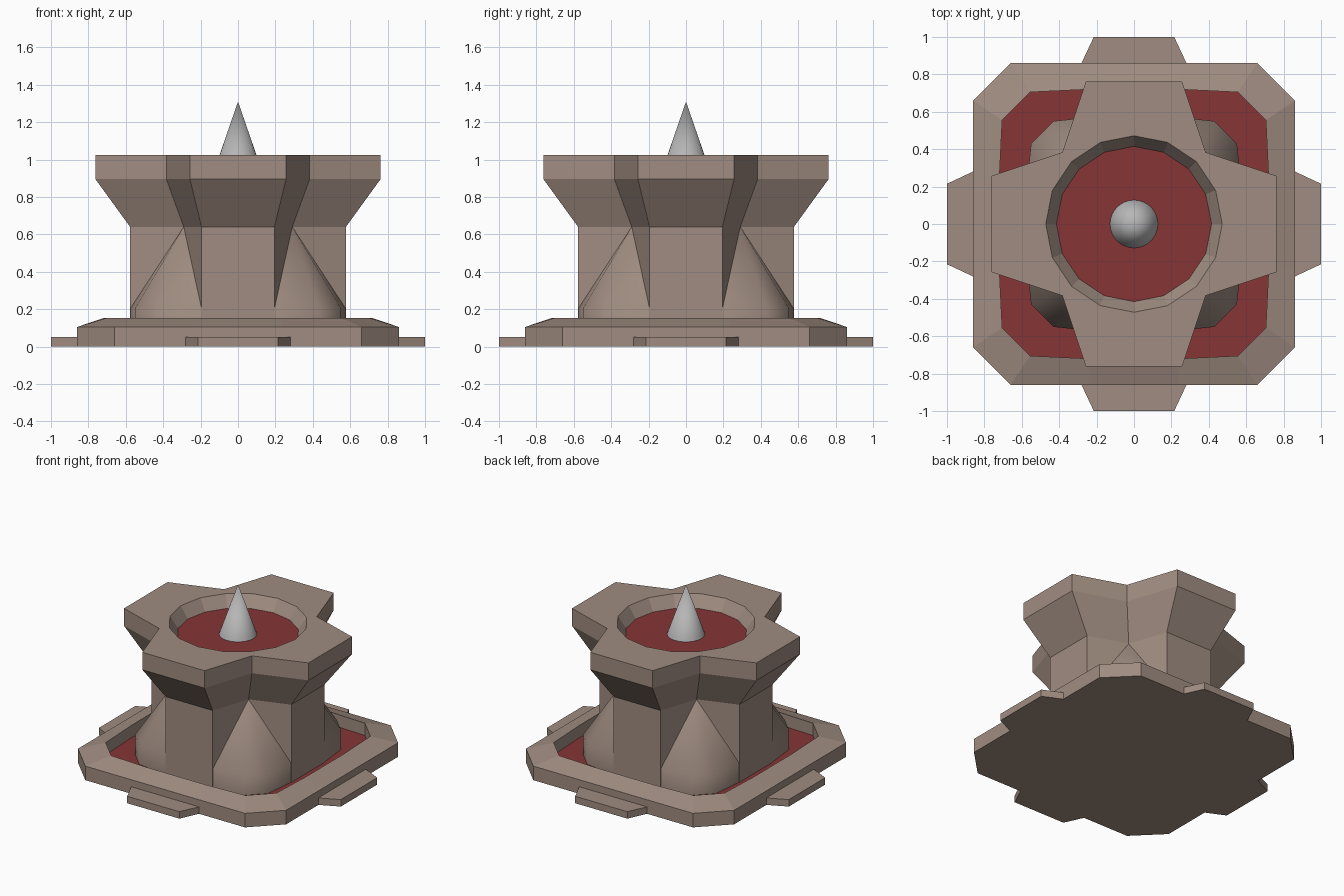
import bpy, bmesh, math

if "Cube" in bpy.data.objects:
    bpy.data.objects.remove(bpy.data.objects["Cube"])


def material(name, rgb):
    m = bpy.data.materials.new(name)
    m.use_nodes = True
    m.diffuse_color = (*rgb, 1)
    m.node_tree.nodes["Principled BSDF"].inputs["Base Color"].default_value = (*rgb, 1)
    return m


STONE = material("brown stone", (0.35, 0.265, 0.22))
RED = material("dark red", (0.24, 0.035, 0.036))
STEEL = material("grey metal", (0.47, 0.47, 0.47))


def turn(points, quarter):
    """Rotate 2D points by a number of quarter turns."""
    for _ in range(quarter):
        points = [(-y, x) for x, y in points]
    return points


def four_way(points):
    return [p for q in range(4) for p in turn(points, q)]


def circle(radius, sides):
    angles = [2 * math.pi * i / sides for i in range(sides)]
    return [(radius * math.cos(a), radius * math.sin(a)) for a in angles]


def ring(bm, points, z, scale=1):
    return [bm.verts.new((x * scale, y * scale, z)) for x, y in points]


def skin(bm, rings):
    """Join successive rings with quads."""
    for low, high in zip(rings, rings[1:]):
        n = len(low)
        for i in range(n):
            j = (i + 1) % n
            bm.faces.new((low[i], low[j], high[j], high[i]))


def finish(bm, name, mats, smooth=None):
    bmesh.ops.recalc_face_normals(bm, faces=bm.faces)
    mesh = bpy.data.meshes.new(name)
    bm.to_mesh(mesh)
    bm.free()
    for m in mats:
        mesh.materials.append(m)
    obj = bpy.data.objects.new(name, mesh)
    bpy.context.collection.objects.link(obj)
    if smooth:
        bpy.ops.object.select_all(action='DESELECT')
        obj.select_set(True)
        bpy.context.view_layer.objects.active = obj
        bpy.ops.object.shade_smooth_by_angle(angle=math.radians(smooth))
    return obj


# Base slab with a bevelled rim and a red sunken floor
outer = four_way([(0.86, -0.24), (0.86, 0.24), (0.86, 0.66), (0.66, 0.86)])
inner = four_way([(0.72, -0.24), (0.72, 0.24), (0.705, 0.555), (0.555, 0.705)])
bm = bmesh.new()
rings = [ring(bm, outer, 0), ring(bm, outer, 0.105), ring(bm, inner, 0.152), ring(bm, inner, 0.06)]
skin(bm, rings)
bm.faces.new(rings[0])
bm.faces.new(rings[-1]).material_index = 1
finish(bm, "base", [STONE, RED])

# Low tabs on the four sides of the base
tab = [(0.84, -0.29), (1.0, -0.215), (1.0, 0.215), (0.84, 0.29)]
for q, side in enumerate(("left", "back", "right", "front")):
    bm = bmesh.new()
    rings = [ring(bm, turn(tab, q), z) for z in (0, 0.052)]
    skin(bm, rings)
    for r in rings:
        bm.faces.new(r)
    finish(bm, side + "_tab", [STONE])

# Cross-shaped tower flaring to a cap, with a round red basin in its top
cross = four_way([(0.762, -0.257), (0.762, 0.257), (0.383, 0.383)])
bm = bmesh.new()
rings = [ring(bm, cross, z, s) for z, s in ((0.06, 0.757), (0.64, 0.757), (0.895, 1), (1.025, 1))]
skin(bm, rings)
bm.faces.new(rings[0])
basin = [ring(bm, circle(0.472, 16), 1.025), ring(bm, circle(0.415, 16), 0.94)]
skin(bm, basin)
bm.faces.new(basin[1]).material_index = 1
rim_edges = [e for e in bm.edges if e.is_boundary]
bmesh.ops.triangle_fill(bm, edges=rim_edges, use_beauty=True, use_dissolve=False, normal=(0, 0, 1))
top = [f for f in bm.faces if all(abs(v.co.z - 1.025) < 1e-4 for v in f.verts)]
for f in top:
    f.material_index = 0
finish(bm, "tower", [STONE, RED])

# Corner buttresses rising to a point between the arms
foot = [(0.575, 0.195), (0.55, 0.43), (0.43, 0.55), (0.195, 0.575), (0.195, 0.195)]
for q, side in enumerate(("back_left", "back_right", "front_right", "front_left")):
    bm = bmesh.new()
    pts = turn(foot, q)
    rings = [ring(bm, pts, z) for z in (0.06, 0.205)]
    skin(bm, rings)
    bm.faces.new(rings[0])
    peak = bm.verts.new((*turn([(0.29, 0.29)], q)[0], 0.64))
    for i in range(5):
        bm.faces.new((rings[1][i], rings[1][(i + 1) % 5], peak))
    finish(bm, side + "_buttress", [STONE], 40)

# Metal spike standing in the basin
bpy.ops.mesh.primitive_cone_add(vertices=32, radius1=0.128, radius2=0, depth=0.37, location=(0, 0, 1.125))
spike = bpy.context.object
spike.name = "spike"
spike.data.materials.append(STEEL)
bpy.ops.object.shade_smooth_by_angle(angle=math.radians(40))
